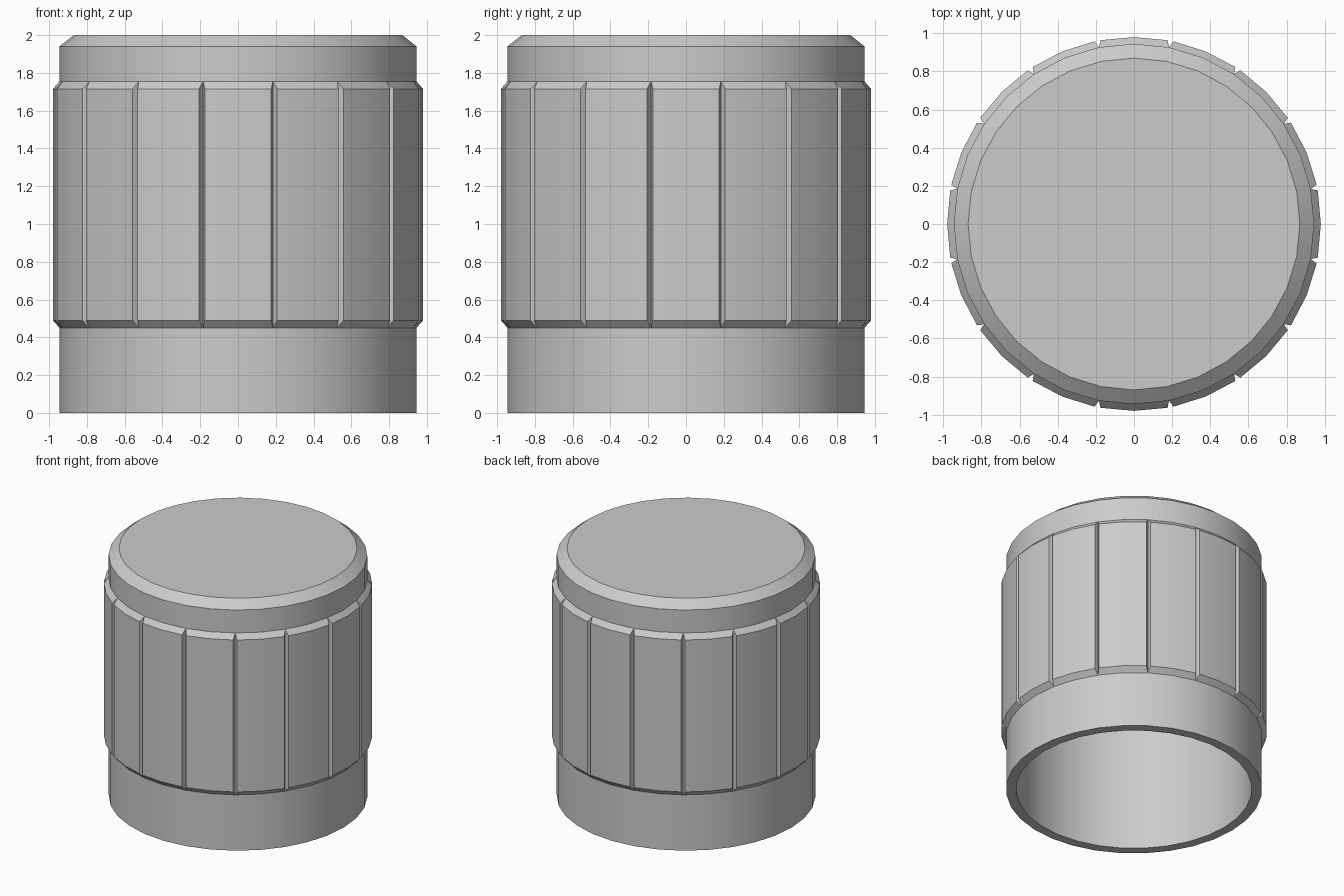
import bpy, bmesh, math

if "Cube" in bpy.data.objects:
    bpy.data.objects.remove(bpy.data.objects["Cube"])

SIDES = 32
# Lathe profile (radius, z): inner ceiling, bore, rim, outer wall, chamfer, top
PROFILE = [(0.843, 1.92), (0.87, 1.90), (0.87, 0.0), (0.945, 0.0),
           (0.945, 0.45), (0.945, 1.755), (0.945, 1.94), (0.87, 2.0)]
GRIP = 4                      # profile span carrying the ribs
RIB_R, RIB_Z0, RIB_Z1 = 0.98, 0.49, 1.715
GAP = 0.016                   # half groove opening, radians

bm = bmesh.new()


def vert(r, a, z):
    return bm.verts.new((r * math.cos(a), r * math.sin(a), z))


# Hollow cap body
rings = [[vert(r, 2 * math.pi * i / SIDES, z) for i in range(SIDES)]
         for r, z in PROFILE]
for k in range(len(rings) - 1):
    if k == GRIP:
        continue
    for i in range(SIDES):
        j = (i + 1) % SIDES
        bm.faces.new((rings[k][i], rings[k][j], rings[k + 1][j], rings[k + 1][i]))
bm.faces.new(rings[-1])
bm.faces.new(rings[0])

# Raised grip ribs with V grooves between them
step = 2 * math.pi / SIDES
for c in range(0, SIDES, 2):
    ids = [(c + d) % SIDES for d in (-1, 0, 1)]
    angles = [c * step + d * (step - GAP) for d in (-1, 0, 1)]
    low = [rings[GRIP][i] for i in ids]
    high = [rings[GRIP + 1][i] for i in ids]
    out_low = [vert(RIB_R, a, RIB_Z0) for a in angles]
    out_high = [vert(RIB_R, a, RIB_Z1) for a in angles]
    rows = [low, out_low, out_high, high]
    for a, b in zip(rows, rows[1:]):
        for m in range(2):
            bm.faces.new((a[m], a[m + 1], b[m + 1], b[m]))
    bm.faces.new((low[0], out_low[0], out_high[0], high[0]))
    bm.faces.new((low[2], high[2], out_high[2], out_low[2]))

bmesh.ops.recalc_face_normals(bm, faces=bm.faces)
mesh = bpy.data.meshes.new("ribbed_cap")
bm.to_mesh(mesh)
bm.free()
cap = bpy.data.objects.new("ribbed_cap", mesh)
bpy.context.collection.objects.link(cap)

# Smooth round walls, crisp edges
bpy.context.view_layer.objects.active = cap
cap.select_set(True)
bpy.ops.object.shade_smooth_by_angle(angle=math.radians(25))
